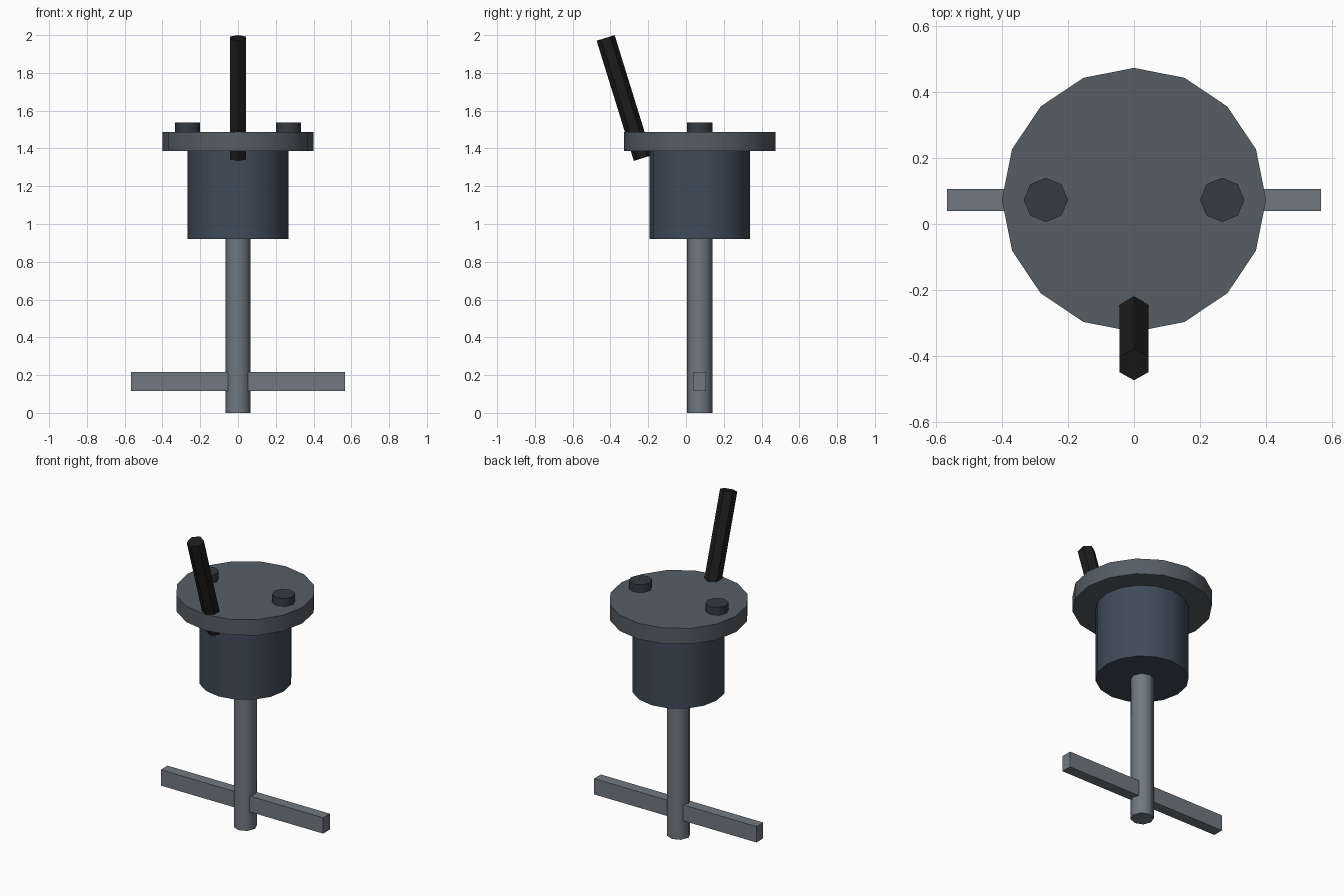
import bpy, math

if "Cube" in bpy.data.objects:
    bpy.data.objects.remove(bpy.data.objects["Cube"])

CY = 0.073  # y of the main axis


def material(name, color):
    m = bpy.data.materials.new(name)
    m.diffuse_color = (*color, 1)
    m.use_nodes = True
    m.node_tree.nodes["Principled BSDF"].inputs["Base Color"].default_value = m.diffuse_color
    return m


steel = material("steel", (0.16, 0.19, 0.22))
housing_paint = material("dark_blue_grey", (0.05, 0.07, 0.10))
flange_paint = material("mid_grey", (0.09, 0.11, 0.13))
bolt_paint = material("dark_grey", (0.035, 0.044, 0.055))
rubber = material("black", (0.012, 0.012, 0.012))


def finish(name, mat):
    ob = bpy.context.object
    ob.name = name
    ob.data.materials.append(mat)
    return ob


def cylinder(name, mat, sides, r, z0, z1, x=0, y=CY, smooth=False):
    bpy.ops.mesh.primitive_cylinder_add(vertices=sides, radius=r, depth=z1 - z0,
                                        location=(x, y, (z0 + z1) / 2))
    if smooth:
        bpy.ops.object.shade_smooth_by_angle(angle=math.radians(50))
    return finish(name, mat)


# Shaft, housing and flange
cylinder("shaft", steel, 8, 0.067, 0, 0.933, smooth=True)
cylinder("housing", housing_paint, 16, 0.267, 0.92, 1.387, smooth=True)
cylinder("flange", flange_paint, 16, 0.4, 1.387, 1.487, smooth=True)

# Bolt heads
for side, x in (("left", -0.267), ("right", 0.267)):
    cylinder(side + "_bolt", bolt_paint, 8, 0.067, 1.47, 1.537, x=x, smooth=True)

# Cross bar through the shaft
bpy.ops.mesh.primitive_cube_add(size=1, location=(0, CY, 0.167))
bpy.context.object.scale = (1.133, 0.067, 0.1)
finish("cross_bar", steel)

# Tilted hexagonal handle
handle = cylinder("handle", rubber, 6, 0.05, 1.334, 2.0, y=CY - 0.4)
handle.rotation_euler.x = 0.3
handle.location.z = 1.667
